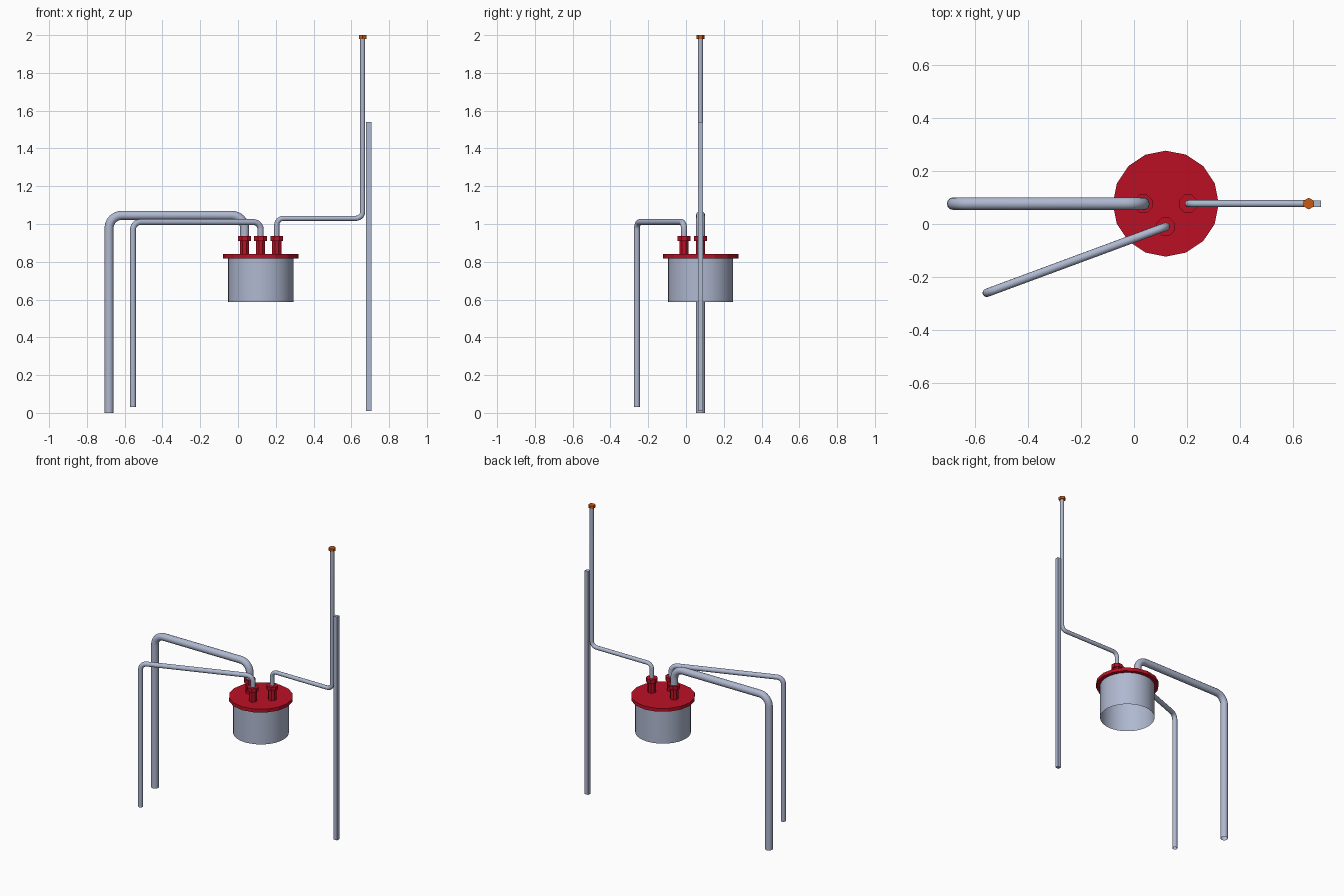
import bpy, bmesh, math
from mathutils import Vector, Matrix

if "Cube" in bpy.data.objects:
    bpy.data.objects.remove(bpy.data.objects["Cube"])


def material(name, rgb):
    m = bpy.data.materials.new(name)
    m.diffuse_color = (*rgb, 1)
    m.use_nodes = True
    m.node_tree.nodes["Principled BSDF"].inputs["Base Color"].default_value = m.diffuse_color
    return m


STEEL = material("blue_grey_steel", (0.43, 0.48, 0.63))
RED = material("red_paint", (0.50, 0.005, 0.018))
ORANGE = material("orange_cap", (0.58, 0.10, 0.006))


def finish(name, bm, mat, smooth=False):
    me = bpy.data.meshes.new(name)
    bm.to_mesh(me)
    bm.free()
    me.materials.append(mat)
    for p in me.polygons:
        p.use_smooth = smooth
    ob = bpy.data.objects.new(name, me)
    bpy.context.collection.objects.link(ob)
    return ob


def add_cyl(bm, x, y, r, z0, z1, sides, turn=0.0, caps=True):
    mat = Matrix.Translation((x, y, (z0 + z1) / 2)) @ Matrix.Rotation(turn, 4, 'Z')
    bmesh.ops.create_cone(bm, cap_ends=caps, segments=sides, radius1=r,
                          radius2=r, depth=z1 - z0, matrix=mat)


def pipe(name, pts, radius, bend, steps=6):
    """Open round tube along a path with rounded corners."""
    pts = [Vector(p) for p in pts]
    path = [pts[0]]
    for a, b, c in zip(pts, pts[1:], pts[2:]):
        u, v = (a - b).normalized(), (c - b).normalized()
        centre = b + (u + v) * bend
        for i in range(steps + 1):
            t = math.pi / 2 * i / steps
            path.append(centre - v * bend * math.cos(t) - u * bend * math.sin(t))
    path.append(pts[-1])
    cu = bpy.data.curves.new(name, 'CURVE')
    cu.dimensions = '3D'
    cu.bevel_depth = radius
    cu.bevel_resolution = 4
    cu.use_fill_caps = False
    sp = cu.splines.new('POLY')
    sp.points.add(len(path) - 1)
    for p, co in zip(sp.points, path):
        p.co = (*co, 1)
    sp.use_smooth = True
    cu.materials.append(STEEL)
    ob = bpy.data.objects.new(name, cu)
    bpy.context.collection.objects.link(ob)
    bpy.ops.object.select_all(action='DESELECT')
    ob.select_set(True)
    bpy.context.view_layer.objects.active = ob
    bpy.ops.object.convert(target='MESH')


CX, CY = 0.12, 0.077

# drum: open-bottomed shell under the lid
bm = bmesh.new()
add_cyl(bm, CX, CY, 0.173, 0.587, 0.82, 32, caps=False)
finish("drum", bm, STEEL, True)

# lid disc
bm = bmesh.new()
add_cyl(bm, CX, CY, 0.2, 0.817, 0.84, 16)
finish("lid", bm, RED)

# nozzles: stem with a wider collar
for name, x, y in (("left_nozzle", 0.035, CY), ("front_nozzle", 0.12, -0.01),
                   ("right_nozzle", 0.205, CY)):
    bm = bmesh.new()
    add_cyl(bm, x, y, 0.026, 0.835, 0.912, 8, math.pi / 8)
    add_cyl(bm, x, y, 0.037, 0.911, 0.937, 8, math.pi / 8)
    finish(name, bm, RED)

# pipes
pipe("large_pipe", [(0.035, CY, 0.92), (0.035, CY, 1.046),
                    (-0.683, CY, 1.046), (-0.683, CY, 0)], 0.024, 0.068)
pipe("front_pipe", [(0.12, -0.01, 0.92), (0.12, -0.01, 1.01),
                    (-0.556, -0.26, 1.01), (-0.556, -0.26, 0.03)], 0.016, 0.04)
pipe("vent_pipe", [(0.205, CY, 0.92), (0.205, CY, 1.03),
                   (0.66, CY, 1.03), (0.66, CY, 1.985)], 0.0135, 0.035)

# cap on top of the vent pipe
bm = bmesh.new()
add_cyl(bm, 0.66, CY, 0.022, 1.98, 2.0, 6)
finish("vent_cap", bm, ORANGE)

# square support post
bm = bmesh.new()
bmesh.ops.create_cube(bm, size=1, matrix=Matrix.Translation((0.692, CY, 0.775))
                      @ Matrix.Diagonal((0.027, 0.025, 1.53, 1)))
finish("support_post", bm, STEEL)
